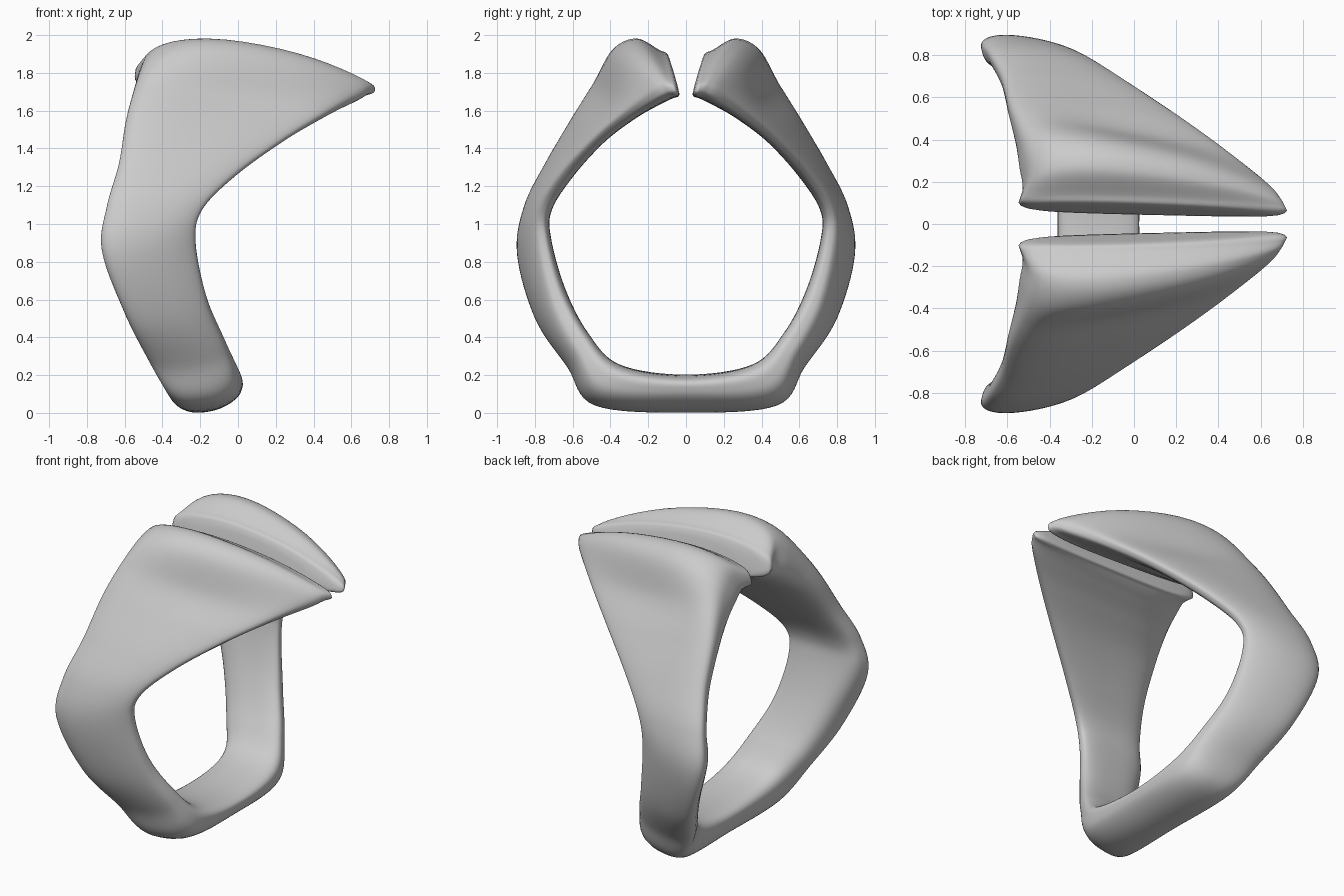
import bpy
import bmesh
from mathutils import Vector

cube = bpy.data.objects.get("Cube")
if cube:
    bpy.data.objects.remove(cube)

SIDE = 12      # points along each side of a cross-section
STEPS = 8      # rings between two stations
ROUND = 3.2    # squareness of the cross-section

# Stations of the band, from the bottom up to the shoulder:
# inner left, inner right, outer right, outer left, outward bulge
BAND = [
    ((-.38, 0, .21), (.04, 0, .19), (0, 0, .06), (-.33, 0, .01), .03),
    ((-.39, -.35, .26), (.03, -.35, .25), (-.01, -.46, .08), (-.37, -.48, .04), .02),
    ((-.47, -.52, .42), (-.07, -.52, .43), (-.06, -.60, .29), (-.49, -.63, .24), .02),
    ((-.58, -.64, .66), (-.17, -.64, .66), (-.16, -.73, .54), (-.62, -.81, .49), .02),
    ((-.69, -.72, .93), (-.22, -.71, .92), (-.23, -.81, .88), (-.74, -.90, .83), .03),
    ((-.67, -.71, 1.08), (-.19, -.71, 1.07), (-.19, -.80, 1.08), (-.71, -.86, 1.10), .02),
    ((-.62, -.60, 1.26), (-.02, -.60, 1.24), (-.01, -.69, 1.27), (-.64, -.75, 1.35), .01),
]

# Stations of the flared head, ending at the gap
HEAD = [
    ((-.59, -.44, 1.46), (.23, -.43, 1.42), (.25, -.52, 1.46), (-.60, -.63, 1.59), 0),
    ((-.57, -.29, 1.57), (.47, -.26, 1.55), (.47, -.36, 1.61), (-.55, -.54, 1.77), -.01),
    ((-.58, -.18, 1.63), (.65, -.14, 1.62), (.64, -.21, 1.74), (-.48, -.42, 1.94), .06),
    ((-.57, -.12, 1.66), (.71, -.08, 1.65), (.69, -.14, 1.78), (-.46, -.28, 2.0), .065),
    ((-.56, -.08, 1.69), (.73, -.05, 1.66), (.72, -.08, 1.77), (-.53, -.13, 1.91), .06),
]
STATIONS = BAND + HEAD


def catmull(p, q, r, s, t):
    return (q * 2 + (r - p) * t + (p * 2 - q * 5 + r * 4 - s) * t ** 2
            + (q * 3 - p - r * 3 + s) * t ** 3) / 2


def rounded_square():
    """Evenly spread points of a square, pulled onto a superellipse."""
    points = []
    for k in range(SIDE):
        f = 2 * k / SIDE - 1
        points += [(k, f, -1), (k + SIDE, 1, f), (k + 2 * SIDE, -f, 1), (k + 3 * SIDE, -1, -f)]
    result = []
    for _, a, b in sorted(points):
        d = (abs(a) ** ROUND + abs(b) ** ROUND) ** (1 / ROUND)
        result.append((a / d, b / d))
    return result


def section(corners, bulge):
    """Rounded cross-section spanning four corners, with a domed outer side."""
    il, ir, outer_r, outer_l = corners
    out = (outer_r + outer_l - il - ir).normalized()
    ring = []
    for a, b in OUTLINE:
        u, v = (a + 1) / 2, (b + 1) / 2
        point = il.lerp(ir, u).lerp(outer_l.lerp(outer_r, u), v)
        ring.append(point + out * bulge * (1 - a * a) * max(b, 0))
    return ring


OUTLINE = rounded_square()
cages = [([Vector(c) for c in s[:4]], s[4]) for s in STATIONS]

# Extra end stations give the path its tangents
mirrored = ([Vector((c.x, -c.y, c.z)) for c in cages[1][0]], cages[1][1])
last, before = cages[-1], cages[-2]
beyond = ([a * 2 - b for a, b in zip(last[0], before[0])], last[1])
path = [mirrored] + cages + [beyond]

# Band and head skin
rings = []
for i in range(1, len(path) - 2):
    four = path[i - 1:i + 3]
    for k in range(STEPS):
        t = k / STEPS
        corners = [catmull(*[cage[0][c] for cage in four], t) for c in range(4)]
        rings.append(section(corners, catmull(*[cage[1] for cage in four], t)))
end = section(*last)
rings.append(end)

# Softly rounded face at the gap
centre = sum(end, Vector()) / len(end)
for scale, push in ((.985, .010), (.95, .019), (.88, .025), (.6, .028), (.25, .028)):
    rings.append([centre.lerp(p, scale) + Vector((0, push, 0)) for p in end])

bm = bmesh.new()
grid = [[bm.verts.new(p) for p in ring] for ring in rings]
count = len(OUTLINE)
for low, high in zip(grid, grid[1:]):
    for k in range(count):
        n = (k + 1) % count
        bm.faces.new((low[k], low[n], high[n], high[k]))
bm.faces.new(grid[-1])
bmesh.ops.recalc_face_normals(bm, faces=bm.faces)
for face in bm.faces:
    face.smooth = True
mesh = bpy.data.meshes.new("open_ring")
bm.to_mesh(mesh)
bm.free()

ring_object = bpy.data.objects.new("open_ring", mesh)
bpy.context.collection.objects.link(ring_object)

# Second half of the band
mirror = ring_object.modifiers.new("other_half", "MIRROR")
mirror.use_axis = (False, True, False)
mirror.use_clip = True
mirror.merge_threshold = 0.0005

# Plain light grey finish
grey = bpy.data.materials.new("light_grey")
grey.use_nodes = True
colour = (.6, .6, .6, 1)
grey.diffuse_color = colour
grey.node_tree.nodes["Principled BSDF"].inputs["Base Color"].default_value = colour
mesh.materials.append(grey)
